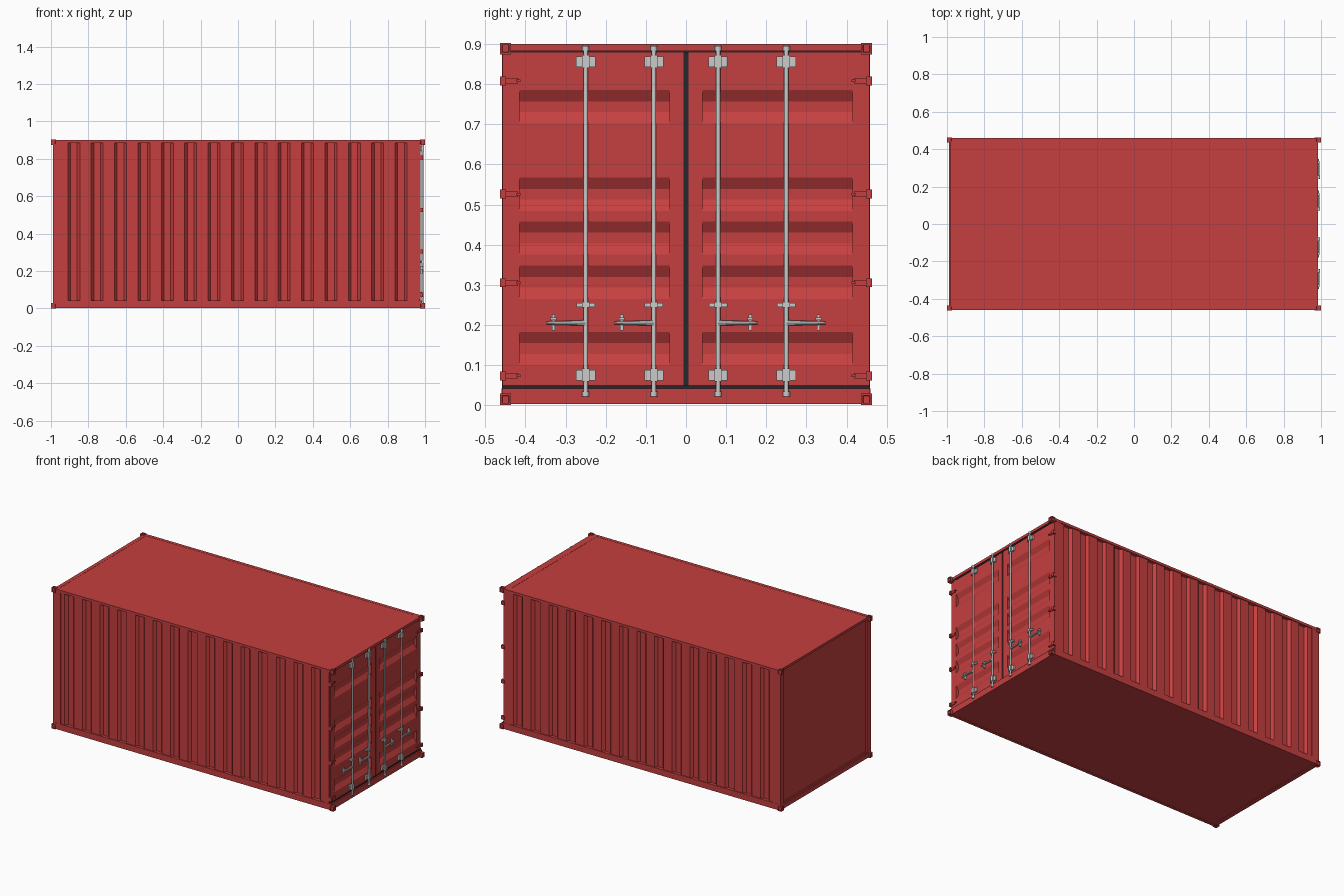
import bpy, bmesh, math
from mathutils import Vector, Matrix

if "Cube" in bpy.data.objects:
    bpy.data.objects.remove(bpy.data.objects["Cube"])


def material(name, rgb):
    m = bpy.data.materials.new(name)
    m.diffuse_color = (*rgb, 1)
    m.use_nodes = True
    m.node_tree.nodes["Principled BSDF"].inputs["Base Color"].default_value = m.diffuse_color
    return m


RED = material("red_paint", (0.56, 0.05, 0.05))
RUBBER = material("black_rubber", (0.02, 0.02, 0.025))


def finish(name, bm, mat):
    bmesh.ops.recalc_face_normals(bm, faces=bm.faces)
    me = bpy.data.meshes.new(name)
    bm.to_mesh(me)
    bm.free()
    ob = bpy.data.objects.new(name, me)
    bpy.context.collection.objects.link(ob)
    if mat:
        me.materials.append(mat)
    return ob


def add_box(bm, x, y, z):
    mat = Matrix.Translation(((x[0] + x[1]) / 2, (y[0] + y[1]) / 2, (z[0] + z[1]) / 2)) \
        @ Matrix.Diagonal((abs(x[1] - x[0]), abs(y[1] - y[0]), abs(z[1] - z[0]), 1))
    return bmesh.ops.create_cube(bm, size=1, matrix=mat)["verts"]


def boxes(name, items, mat=RED):
    bm = bmesh.new()
    for b in items:
        add_box(bm, *b)
    return finish(name, bm, mat)


def prism(name, pts, direction, mat=RED):
    bm = bmesh.new()
    f = bm.faces.new([bm.verts.new(p) for p in pts])
    r = bmesh.ops.extrude_face_region(bm, geom=[f])
    vs = [v for v in r["geom"] if isinstance(v, bmesh.types.BMVert)]
    bmesh.ops.translate(bm, verts=vs, vec=Vector(direction))
    return finish(name, bm, mat)


def add_rod(bm, a, b, r1, r2=None, sides=12):
    a, b = Vector(a), Vector(b)
    d = b - a
    rot = d.to_track_quat("Z", "Y").to_matrix().to_4x4()
    bmesh.ops.create_cone(bm, cap_ends=True, segments=sides, radius1=r1, radius2=r2 or r1,
                          depth=d.length, matrix=Matrix.Translation((a + b) / 2) @ rot)


SIDES = (-1, 1)

# roof, floor and long rails
boxes("roof", [((-0.978, 0.978), (-0.457, 0.457), (0.884, 0.899))])
boxes("floor", [((-0.978, 0.978), (-0.455, 0.455), (0.004, 0.04))])
for s, n in ((-1, "front"), (1, "back")):
    boxes(n + "_rails", [((-0.975, 0.975), (s * 0.44, s * 0.46), z)
                         for z in ((0.003, 0.042), (0.884, 0.9))])

# corner posts
boxes("corner_posts",
      [(x, (s * 0.42, s * 0.459), (0.02, 0.885)) for s in SIDES
       for x in ((-0.99, -0.938), (0.928, 0.968))])

# blind end panel in its frame
boxes("end_panel", [((-0.978, -0.96), (-0.43, 0.43), (0.03, 0.89))])
boxes("end_frame", [((-0.99, -0.96), (-0.44, 0.44), (0.003, 0.03)),
                    ((-0.984, -0.96), (-0.43, 0.43), (0.03, 0.042)),
                    ((-0.984, -0.96), (-0.44, 0.44), (0.885, 0.9))])

# corrugated long walls
PERIOD, START = 0.125, -0.91
for s, n in ((-1, "front"), (1, "back")):
    prof = [(-0.945, 0.455)]
    for i in range(15):
        x = START + i * PERIOD
        prof += [(x, 0.455), (x + 0.014, 0.439), (x + 0.05, 0.439), (x + 0.064, 0.455)]
    prof += [(0.94, 0.455), (0.94, 0.43), (-0.945, 0.43)]
    prism(n + "_wall", [(x, s * y, 0.04) for x, y in prof], (0, 0, 0.845))

# door sill and header
boxes("door_sill", [((0.94, 0.984), (-0.459, 0.459), (0.003, 0.042))])
boxes("door_header", [((0.94, 0.984), (-0.459, 0.459), (0.883, 0.9))])

# doors: flat frame with pressed horizontal ribs
FACE, DEEP = 0.974, 0.958
for s, n in ((-1, "left"), (1, "right")):
    prof = [(0.93, 0.05), (FACE, 0.05)]
    for z in (0.1, 0.265, 0.375, 0.484, 0.702):
        prof += [(FACE, z), (DEEP, z + 0.028), (DEEP, z + 0.055), (FACE, z + 0.083)]
    prof += [(FACE, 0.879), (0.93, 0.879)]
    prism(n + "_door_panel", [(x, s * 0.04, z) for x, z in prof], (0, s * 0.376, 0))
    boxes(n + "_door_stiles", [((0.93, FACE + 0.001), (s * a, s * b), (0.05, 0.879))
                               for a, b in ((0.006, 0.041), (0.415, 0.457))])

# rubber seals
boxes("door_seals", [((0.93, 0.972), (-0.006, 0.006), (0.045, 0.882)),
                     ((0.93, 0.976), (-0.458, 0.458), (0.042, 0.05)),
                     ((0.93, 0.976), (-0.458, 0.458), (0.879, 0.883))], RUBBER)

# corner castings with recessed openings
bm = bmesh.new()
for sx in SIDES:
    for sy in SIDES:
        for z0 in (0, 0.874):
            vs = add_box(bm, (sx * 0.972, sx), (sy * 0.436, sy * 0.463), (z0, z0 + 0.029))
            c = sum((v.co for v in vs), Vector()) / 8
            bm.normal_update()
            faces = {f for v in vs for f in v.link_faces}
            outer = [f for f in faces
                     if (f.calc_center_median() - c).dot(Vector((sx, sy, 1 if z0 else -1))) > 0]
            bmesh.ops.inset_individual(bm, faces=outer, thickness=0.007, depth=0)
            bmesh.ops.inset_individual(bm, faces=outer, thickness=0.001, depth=-0.005)
finish("corner_castings", bm, RED)

# hinges wrapping the posts
bm = bmesh.new()
for s in SIDES:
    for z in (0.073, 0.305, 0.526, 0.808):
        add_box(bm, (0.972, 0.98), (s * 0.418, s * 0.452), (z - 0.007, z + 0.007))
        add_box(bm, (0.972, 0.984), (s * 0.412, s * 0.422), (z - 0.003, z + 0.003))
        add_box(bm, (0.966, 0.988), (s * 0.448, s * 0.463), (z - 0.011, z + 0.011))
finish("door_hinges", bm, RED)

# lock rods with cams, brackets and handles
BX = 0.986
for k, y in enumerate((-0.25, -0.08, 0.08, 0.25)):
    s = 1 if y > 0 else -1
    bm = bmesh.new()
    add_rod(bm, (BX, y, 0.025), (BX, y, 0.894), 0.0055)
    for z in (0.028, 0.889):
        add_rod(bm, (BX, y, z - 0.006), (BX, y, z + 0.006), 0.0085)
        add_box(bm, (0.98, 0.988), (y - 0.01, y + 0.01), (z - 0.004, z + 0.004))
    ob = finish("lock_rod_%d" % (k + 1), bm, None)
    bpy.context.view_layer.objects.active = ob
    ob.select_set(True)
    bpy.ops.object.shade_smooth_by_angle(angle=math.radians(35))
    ob.select_set(False)
    parts = []
    for z in (0.075, 0.856):
        parts += [((0.972, 0.984), (y - 0.024, y + 0.024), (z - 0.013, z + 0.013)),
                  ((0.978, 0.994), (y - 0.009, y + 0.009), (z - 0.016, z + 0.016))]
    parts += [((0.972, 0.983), (y - 0.023, y + 0.023), (0.245, 0.255)),
              ((0.976, 0.993), (y - 0.009, y + 0.009), (0.243, 0.257))]
    boxes("rod_brackets_%d" % (k + 1), parts, None)
    bm = bmesh.new()
    add_rod(bm, (BX, y, 0.205), (BX, y + s * 0.098, 0.205), 0.007, 0.004, 8)
    add_box(bm, (0.974, 0.986), (y + s * 0.076, y + s * 0.084), (0.186, 0.226))
    add_box(bm, (0.98, 0.992), (y + s * 0.073, y + s * 0.087), (0.212, 0.219))
    finish("door_handle_%d" % (k + 1), bm, None)
